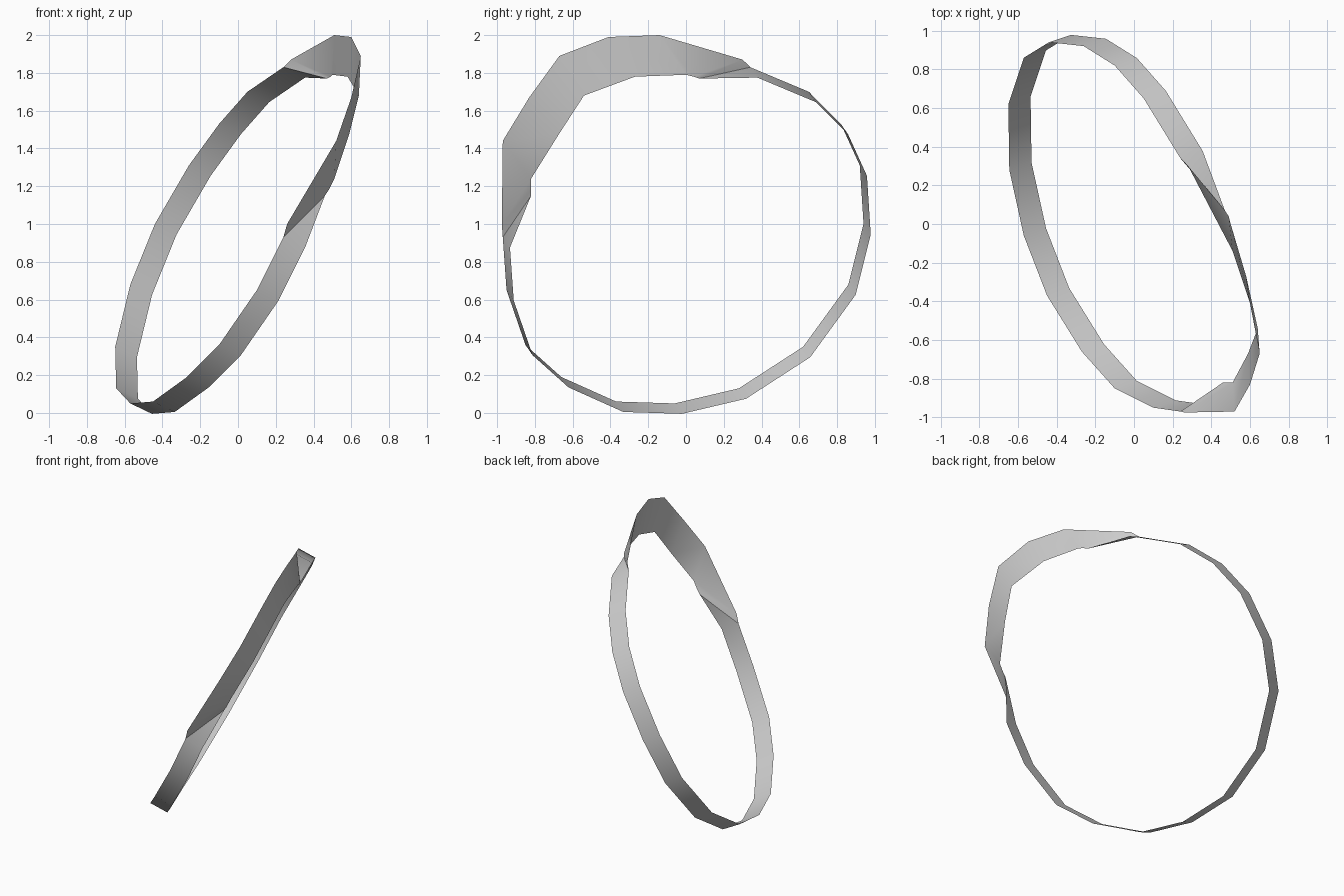
import bpy, bmesh
from mathutils import Vector as V

if "Cube" in bpy.data.objects:
    bpy.data.objects.remove(bpy.data.objects["Cube"])

# Upright part of the band: one edge path, the other edge is a straight offset
ring = [(.24, .34, 1.83), (.05, .65, 1.70), (-.10, .82, 1.53), (-.26, .92, 1.31),
        (-.44, .94, 1.00), (-.57, .86, .68), (-.65, .62, .35), (-.645, .28, .13),
        (-.57, -.06, .05), (-.45, -.37, .06), (-.27, -.66, .19), (-.10, -.85, .36),
        (.10, -.95, .65), (.24, -.97, .93)]
across = V((.115, .038, -.055))
pairs = [(V(p), V(p) + across) for p in ring]

# Flared part of the band: outer and inner edge, starting and ending on a crease
outer = [ring[-1], (.26, -.975, 1.0), (.52, -.97, 1.44), (.60, -.83, 1.67),
         (.65, -.67, 1.89), (.60, -.41, 1.99), (.51, -.14, 2.0), (.28, .30, 1.87), ring[0]]
inner = [(.46, -.82, 1.15), (.48, -.82, 1.18), (.51, -.82, 1.24), (.59, -.67, 1.48),
         (.64, -.54, 1.68), (.58, -.27, 1.78), (.50, 0, 1.79), (.49, .04, 1.78), (.47, .07, 1.77)]
pairs += [(V(a), V(b)) for a, b in zip(outer, inner)]

# Skin the closed strip; shared crease points give triangles
bm = bmesh.new()
made = {}


def vert(p):
    key = tuple(round(c, 4) for c in p)
    if key not in made:
        made[key] = bm.verts.new(p)
    return made[key]


for i, (a, b) in enumerate(pairs):
    c, d = pairs[(i + 1) % len(pairs)]
    corners = list(dict.fromkeys(vert(p) for p in (a, b, d, c)))
    bm.faces.new(corners)

mesh = bpy.data.meshes.new("creased_band")
bm.to_mesh(mesh)
bm.free()
band = bpy.data.objects.new("creased_band", mesh)
bpy.context.collection.objects.link(band)

# Smooth along the band, sharp at the creases
bpy.context.view_layer.objects.active = band
band.select_set(True)
bpy.ops.object.shade_smooth_by_angle()
